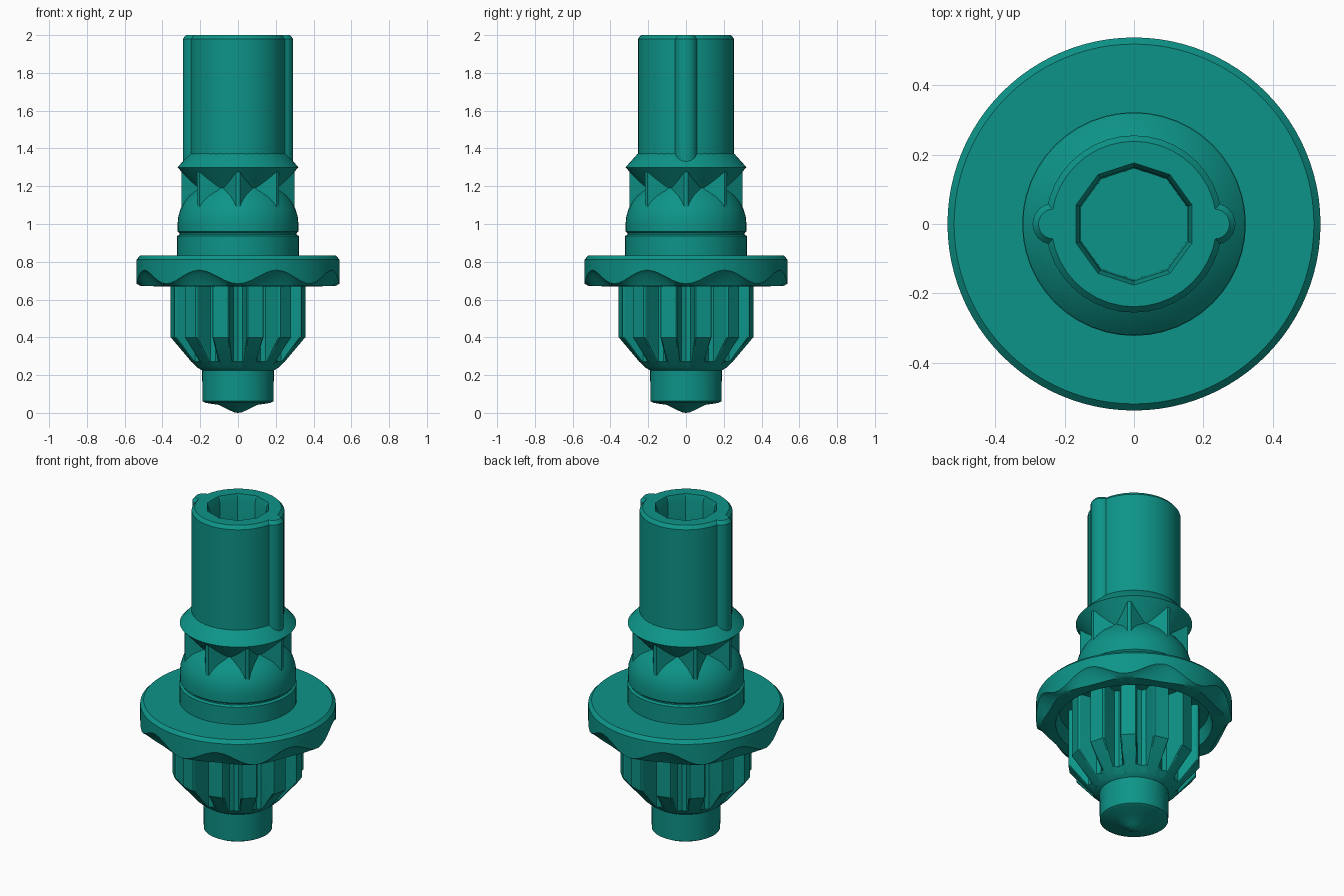
import bpy, bmesh, math
from math import sin, cos, pi, radians

if "Cube" in bpy.data.objects:
    bpy.data.objects.remove(bpy.data.objects["Cube"])

teal = bpy.data.materials.new("teal")
teal.diffuse_color = (0.004, 0.296, 0.246, 1)
teal.use_nodes = True
teal.node_tree.nodes["Principled BSDF"].inputs["Base Color"].default_value = teal.diffuse_color


def finish(name, bm, angle=30):
    bmesh.ops.remove_doubles(bm, verts=bm.verts[:], dist=1e-5)
    bmesh.ops.recalc_face_normals(bm, faces=bm.faces[:])
    me = bpy.data.meshes.new(name)
    bm.to_mesh(me)
    bm.free()
    ob = bpy.data.objects.new(name, me)
    me.materials.append(teal)
    bpy.context.collection.objects.link(ob)
    bpy.ops.object.select_all(action='DESELECT')
    ob.select_set(True)
    bpy.context.view_layer.objects.active = ob
    bpy.ops.object.shade_smooth_by_angle(angle=radians(angle))
    return ob


def lathe(name, profile, n=48, cx=0.0):
    """Revolve (r, z) points; each value may be a function of the angle."""
    bm = bmesh.new()
    val = lambda v, t: v(t) if callable(v) else v
    rings = []
    for r, z in profile:
        ring = []
        for i in range(n):
            t = 2 * pi * i / n
            rr = val(r, t)
            ring.append(bm.verts.new((cx + rr * cos(t), rr * sin(t), val(z, t))))
        rings.append(ring)
    for a, b in zip(rings, rings[1:]):
        for i in range(n):
            j = (i + 1) % n
            bm.faces.new((a[i], a[j], b[j], b[i]))
    return finish(name, bm)


def prism(name, section, levels):
    """Stack scaled copies of a polar section [(r, angle)], clamped to a radius per level."""
    bm = bmesh.new()
    rings = [[bm.verts.new((min(r, lim) * cos(t), min(r, lim) * sin(t), z))
              for r, t in section] for lim, z in levels]
    n = len(section)
    for a, b in zip(rings, rings[1:]):
        for i in range(n):
            j = (i + 1) % n
            bm.faces.new((a[i], a[j], b[j], b[i]))
    bm.faces.new(rings[0])
    bm.faces.new(rings[-1])
    return finish(name, bm, 20)


# Hollow upper shaft with ten-sided bore
def decagon(r):
    def f(t):
        a = (t - pi / 2) % (pi / 5) - pi / 10
        return r * cos(pi / 10) / cos(a)
    return f


lathe("shaft", [(0.255, 1.30), (0.255, 1.98), (0.238, 2.0), (decagon(0.176), 2.0),
                (decagon(0.164), 1.96), (decagon(0.16), 1.40), (0, 1.40)], 40)

# Guide keys on both sides of the shaft
for side, label in ((1, "right"), (-1, "left")):
    lathe(label + "_key", [(0, 1.30), (0.06, 1.30), (0.06, 1.98), (0.043, 2.0), (0, 2.0)],
          24, side * 0.232)

# Waisted collar: cone on top, dome below, grooved band
dome = [(0.32 * cos(a), 1.0 + 0.255 * sin(a))
        for a in (radians(d) for d in (45, 36, 27, 18, 9, 0))]
lathe("collar", [(0.25, 1.375), (0.258, 1.37), (0.32, 1.30), (0.22, 1.19)] + dome
      + [(0.32, 0.96), (0.31, 0.952), (0.31, 0.944), (0.322, 0.936), (0.322, 0.82)])

# Eight narrow ribs with V valleys around the waist
ribs = []
for k in range(8):
    t = k * pi / 4
    ribs += [(0.298, t - 0.033), (0.298, t + 0.033), (0.215, t + pi / 8)]
prism("waist_ribs", ribs, [(1, 1.06), (1, 1.285)])


# Flange with scalloped lower rim and hollow underside
def wave(base, amp):
    return lambda t: base - amp * cos(8 * t)


lathe("flange", [(0.25, 0.832), (0.518, 0.832), (0.537, 0.812), (0.537, wave(0.72, 0.036)),
                 (0.520, wave(0.708, 0.034)), (wave(0.497, -0.012), 0.672),
                 (0.43, 0.67), (0.41, 0.75), (0.20, 0.75)], 96)

# Twelve-tooth pinion with chamfered lower ends
teeth = []
for k in range(12):
    t = radians(15 + 30 * k)
    for r, d in ((0.25, -9.5), (0.352, -7.5), (0.36, -6.5), (0.36, 6.5), (0.352, 7.5), (0.25, 9.5),
                 (0.238, 15)):
        teeth.append((r, t + radians(d)))
prism("pinion", teeth, [(0.215, 0.24), (0.25, 0.272), (0.36, 0.40), (0.36, 0.76)])

# Lower journal with shallow pointed end
lathe("journal", [(0.238, 0.30), (0.238, 0.268), (0.215, 0.24), (0.19, 0.225), (0.188, 0.062),
                  (0.172, 0.053), (0.10, 0.042), (0.045, 0.014), (0.02, 0.003), (0, 0)])
